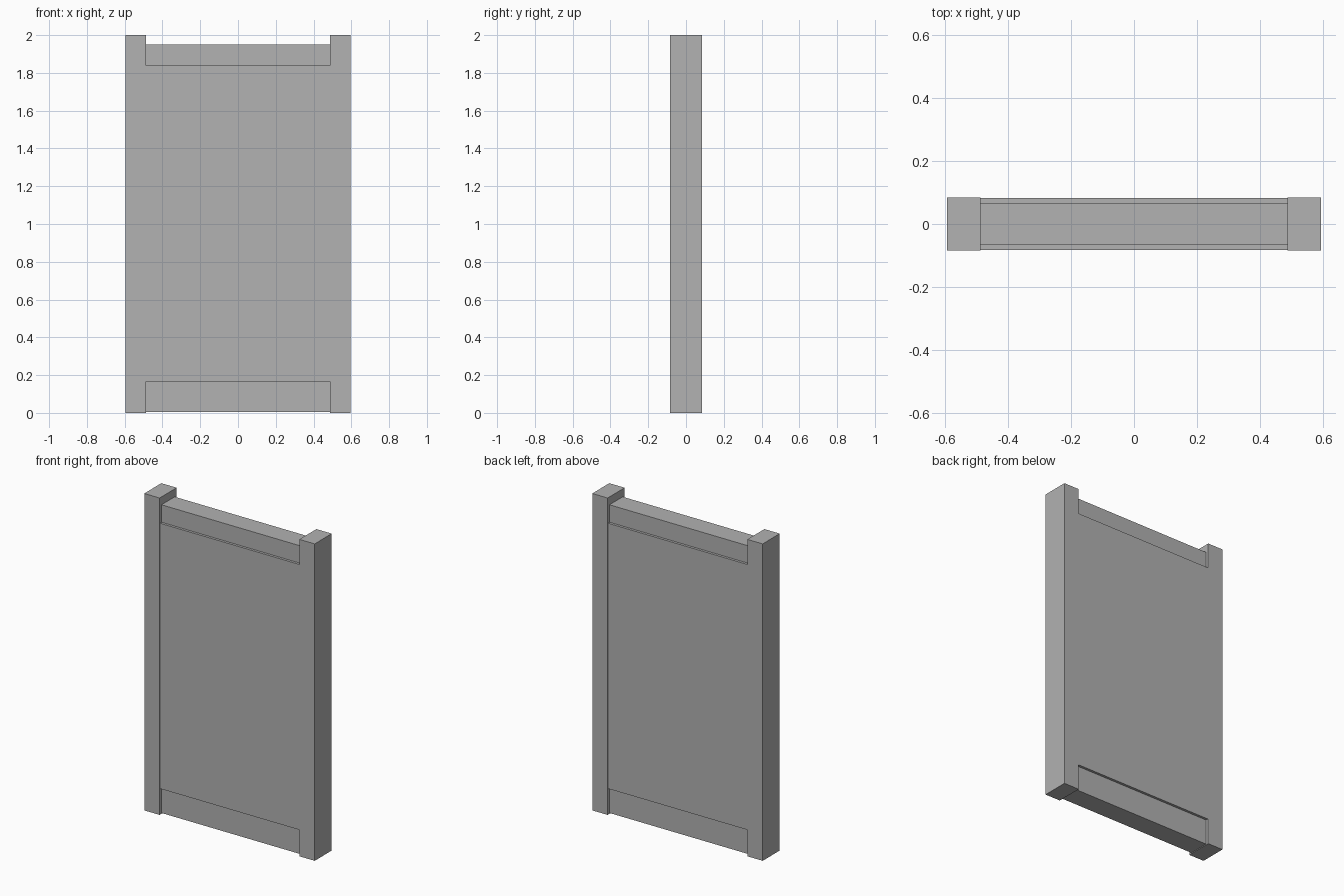
import bpy

cube = bpy.data.objects.get("Cube")
if cube:
    bpy.data.objects.remove(cube, do_unlink=True)

# One plain grey for the whole panel
grey = bpy.data.materials.new("plain_grey")
grey.use_nodes = True
colour = (0.445, 0.445, 0.445, 1)
grey.diffuse_color = colour
grey.node_tree.nodes["Principled BSDF"].inputs["Base Color"].default_value = colour

HALF_WIDTH, INNER = 0.595, 0.488   # outer and inner edge of the posts
POST_Y, PANEL_Y, RAIL_Y = 0.085, 0.082, 0.066


def box(name, x0, x1, half_y, z0, z1):
    """Box spanning x0..x1 and z0..z1, centred on y."""
    bpy.ops.mesh.primitive_cube_add(size=1)
    ob = bpy.context.object
    ob.name = ob.data.name = name
    size = (x1 - x0, 2 * half_y, z1 - z0)
    middle = ((x0 + x1) / 2, 0, (z0 + z1) / 2)
    for v in ob.data.vertices:
        v.co = [c * s + m for c, s, m in zip(v.co, size, middle)]
    ob.data.materials.append(grey)
    return ob


# Side posts, standing a little proud of the panel
box("left_post", INNER, HALF_WIDTH, POST_Y, 0, 2)
box("right_post", -HALF_WIDTH, -INNER, POST_Y, 0, 2)

# Central panel between recessed rails
box("main_panel", -INNER, INNER, PANEL_Y, 0.165, 1.84)
box("bottom_rail", -INNER, INNER, RAIL_Y, 0.005, 0.165)
box("top_rail", -INNER, INNER, RAIL_Y, 1.84, 1.95)
